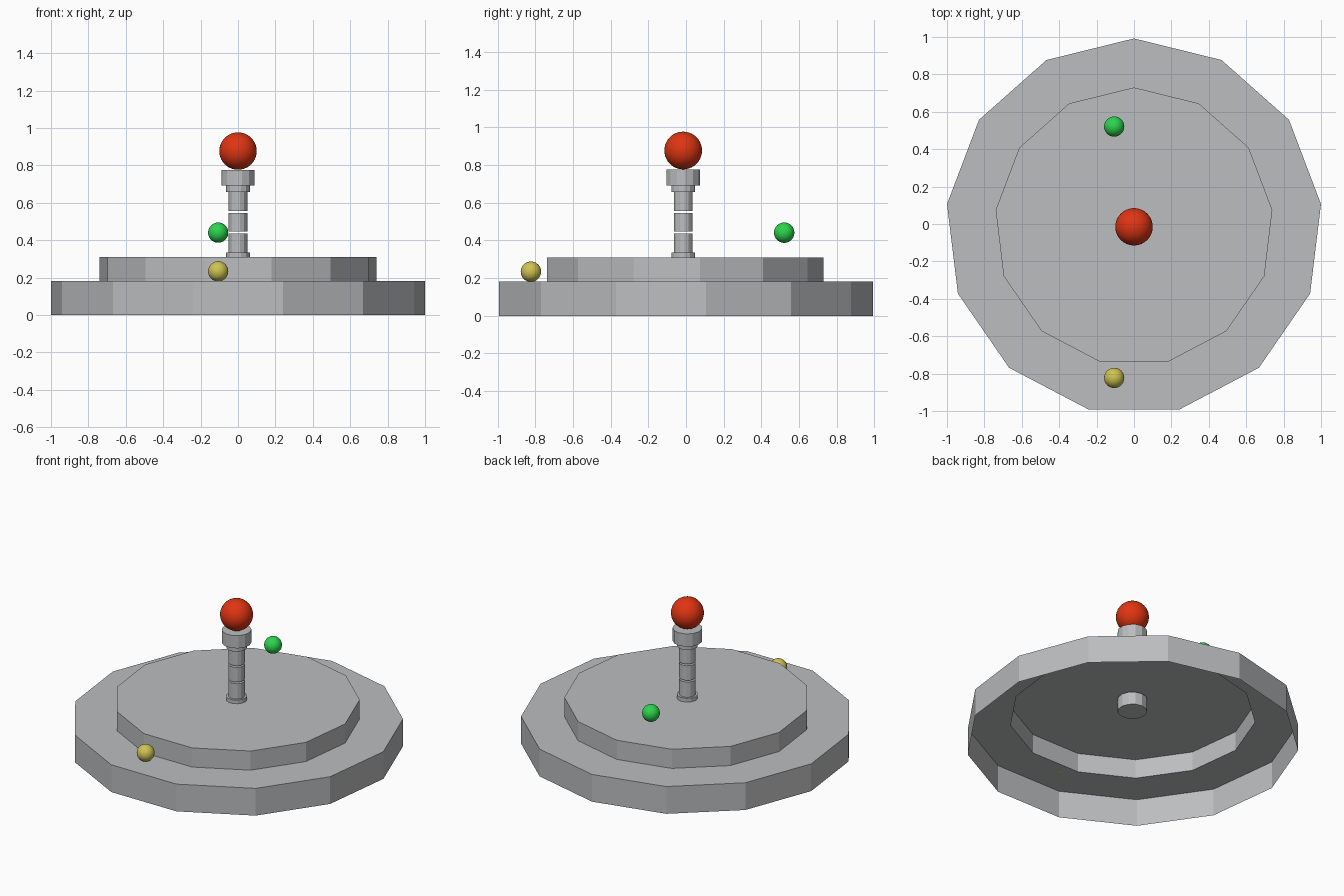
import bpy, bmesh, math

if "Cube" in bpy.data.objects:
    bpy.data.objects.remove(bpy.data.objects["Cube"])

CY = -0.015      # shared centre line in y
SIDES = 13       # every round part is a 13-sided prism


def material(name, rgb):
    m = bpy.data.materials.new(name)
    m.diffuse_color = (*rgb, 1)
    m.use_nodes = True
    m.node_tree.nodes["Principled BSDF"].inputs["Base Color"].default_value = m.diffuse_color
    return m


GREY = material("light grey", (0.50, 0.51, 0.52))
RED = material("red", (0.74, 0.035, 0.006))
GREEN = material("green", (0.025, 0.66, 0.075))
YELLOW = material("yellow", (0.62, 0.55, 0.085))


def finish(name, bm, mat):
    mesh = bpy.data.meshes.new(name)
    bmesh.ops.recalc_face_normals(bm, faces=bm.faces)
    bm.to_mesh(mesh)
    bm.free()
    mesh.materials.append(mat)
    obj = bpy.data.objects.new(name, mesh)
    bpy.context.collection.objects.link(obj)
    return obj


def lathe(name, profile, cap_top=True, cap_bottom=True):
    """Faceted body through (radius, z) rings, one corner facing +y."""
    bm = bmesh.new()
    rings = []
    for r, z in profile:
        angles = [math.pi / 2 + math.tau * i / SIDES for i in range(SIDES)]
        rings.append([bm.verts.new((r * math.cos(a), CY + r * math.sin(a), z)) for a in angles])
    for a, b in zip(rings, rings[1:]):
        for i in range(SIDES):
            j = (i + 1) % SIDES
            bm.faces.new((a[i], a[j], b[j], b[i]))
    if cap_bottom:
        bm.faces.new(rings[0][::-1])
    if cap_top:
        bm.faces.new(rings[-1])
    return finish(name, bm, GREY)


def ball(name, centre, r, mat):
    bm = bmesh.new()
    bmesh.ops.create_uvsphere(bm, u_segments=32, v_segments=20, radius=r)
    bmesh.ops.translate(bm, vec=centre, verts=bm.verts)
    for f in bm.faces:
        f.smooth = True
    return finish(name, bm, mat)


# Stepped platform: thin shell, open underneath
lathe("stepped_base", [(1.007, 0), (1.007, 0.182), (0.745, 0.182), (0.745, 0.31)],
      cap_bottom=False)

# Lower socket, mostly hidden under the platform
lathe("lower_collar", [(0.09, 0.218), (0.09, 0.303)])
lathe("lower_ring", [(0.064, 0.303), (0.064, 0.335)])

# Post made of three segments with narrow gaps
for i, (z0, z1) in enumerate([(0.335, 0.437), (0.448, 0.546), (0.557, 0.658)]):
    lathe(f"post_segment_{i + 1}", [(0.05, z0), (0.05, z1)])

# Upper socket
lathe("upper_ring", [(0.064, 0.658), (0.064, 0.692)])
lathe("upper_collar", [(0.09, 0.692), (0.09, 0.777)])

# Balls
ball("top_ball", (0, CY, 0.877), 0.1, RED)
ball("floating_ball", (-0.106, 0.521, 0.441), 0.054, GREEN)
ball("resting_ball", (-0.106, -0.823, 0.234), 0.054, YELLOW)
